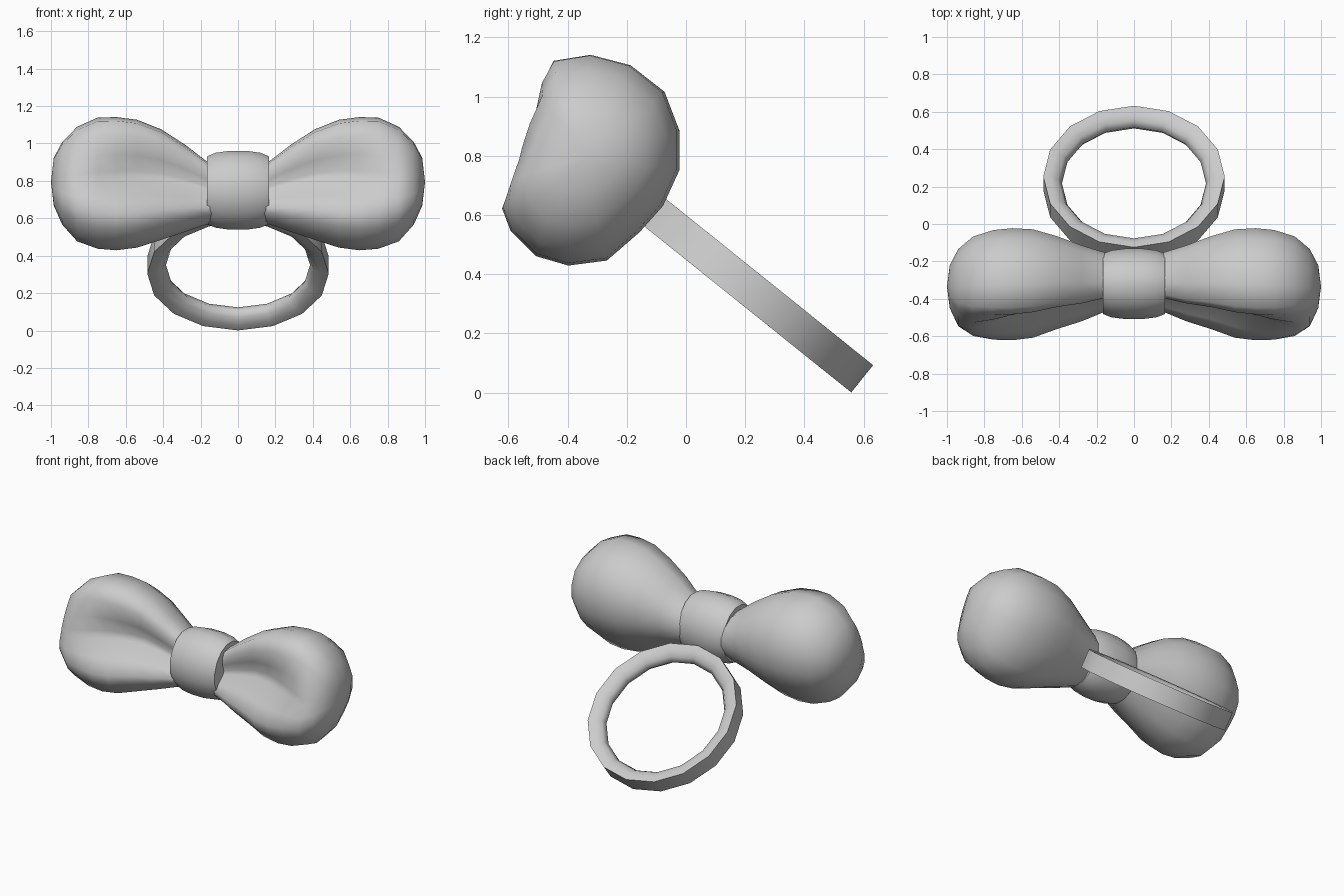
import bpy, bmesh, math
from mathutils import Vector

if "Cube" in bpy.data.objects:
    bpy.data.objects.remove(bpy.data.objects["Cube"], do_unlink=True)

grey = bpy.data.materials.new("plain grey")
grey.use_nodes = True
grey.diffuse_color = (0.6, 0.6, 0.6, 1)
grey.node_tree.nodes["Principled BSDF"].inputs["Base Color"].default_value = (0.6, 0.6, 0.6, 1)


def loft(name, rings, closed=False, tip=None, angle=60):
    """Skin a list of point rings; cap the ends, finish at a tip, or close into a hoop."""
    bm = bmesh.new()
    rows = [[bm.verts.new(p) for p in ring] for ring in rings]
    n = len(rows[0])
    pairs = list(zip(rows, rows[1:])) + ([(rows[-1], rows[0])] if closed else [])
    for a, b in pairs:
        for i in range(n):
            j = (i + 1) % n
            bm.faces.new((a[i], a[j], b[j], b[i]))
    if not closed:
        bm.faces.new(rows[0])
        if tip:
            t = bm.verts.new(tip)
            for i in range(n):
                bm.faces.new((rows[-1][i], rows[-1][(i + 1) % n], t))
        else:
            bm.faces.new(rows[-1])
    bmesh.ops.recalc_face_normals(bm, faces=bm.faces[:])
    me = bpy.data.meshes.new(name)
    bm.to_mesh(me)
    bm.free()
    me.materials.append(grey)
    ob = bpy.data.objects.new(name, me)
    bpy.context.collection.objects.link(ob)
    bpy.ops.object.select_all(action="DESELECT")
    bpy.context.view_layer.objects.active = ob
    ob.select_set(True)
    bpy.ops.object.shade_smooth_by_angle(angle=math.radians(angle))
    return ob


# Bow loops: widest section as (y, z, dent weight), leaning back, with a folded front
section = [(-.45, 1.12, 0), (-.325, 1.14, 0), (-.19, 1.105, 0), (-.075, 1.015, 0),
           (-.025, .885, 0), (-.025, .75, 0), (-.08, .63, 0), (-.16, .54, 0),
           (-.27, .445, 0), (-.40, .428, 0), (-.51, .46, 0), (-.595, .545, 0),
           (-.63, .62, .05), (-.625, .70, .4), (-.60, .79, .95), (-.59, .835, 1),
           (-.555, .93, .55), (-.50, 1.045, .12)]
# x, depth scale, height scale, centre y, centre z, dent depth
stations = [(.10, .48, .42, -.315, .735, .06), (.165, .54, .47, -.313, .735, .07),
            (.28, .68, .65, -.32, .76, .11), (.41, .83, .83, -.317, .78, .14),
            (.54, .97, .96, -.322, .785, .15), (.65, 1, 1, -.325, .785, .12),
            (.75, .975, .985, -.327, .788, .07), (.86, .88, .86, -.333, .783, .01),
            (.94, .68, .62, -.34, .787, 0), (.985, .38, .36, -.335, .795, 0)]
rings = []
for x, sy, sz, cy, cz, dent in stations:
    rings.append([(x, cy + (y + .3275) * sy + w * dent,
                   cz + (z - .784) * sz + .12 * w * dent) for y, z, w in section])
loops = loft("bow_loops", rings, tip=(1.0, -.335, .795))
mirror = loops.modifiers.new("mirror", "MIRROR")

# Knot: slightly barrelled band around the middle
rings = []
for x, r in [(-.165, .86), (-.12, .95), (-.045, 1), (.045, 1), (.12, .95), (.165, .86)]:
    rings.append([(x, -.32 + .192 * r * math.cos(a), .75 + .215 * r * math.sin(a))
                  for a in [math.tau * (i + .5) / 16 for i in range(16)]])
loft("knot", rings, angle=50)

# Finger ring: flat outside, rounded inside, tilted down towards the back
profile = [(.485, -.059), (.485, .059), (.445, .056), (.405, .035),
           (.385, 0), (.405, -.035), (.445, -.056)]
along, axis = Vector((0, .78, -.626)), Vector((0, .626, .78))
centre = Vector((0, .217, .35))
rings = []
for i in range(16):
    a = math.tau * i / 16
    out = Vector((1, 0, 0)) * math.cos(a) + along * math.sin(a)
    rings.append([centre + out * r + axis * h for r, h in profile])
loft("finger_ring", rings, closed=True)
